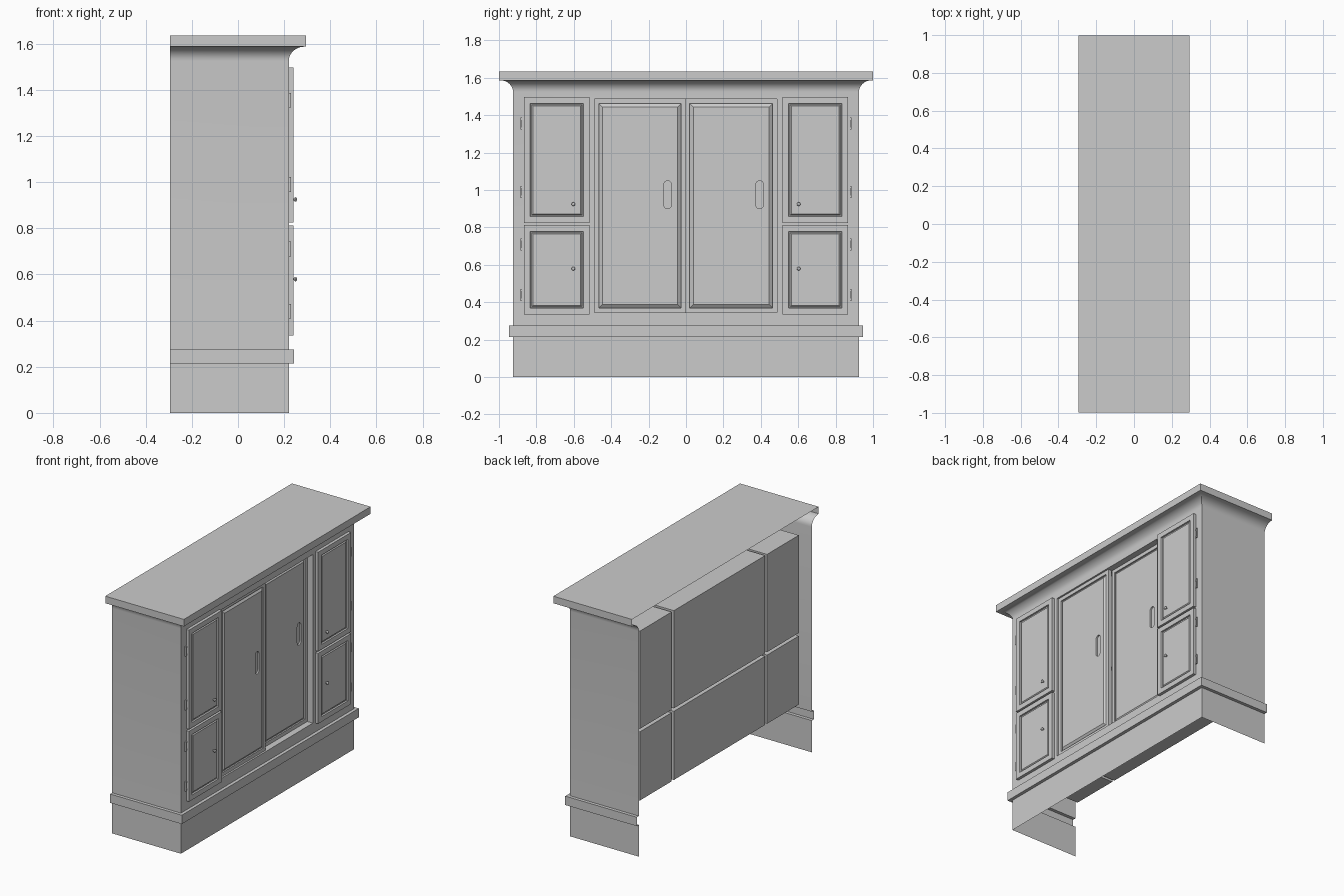
import bpy, bmesh, math
from mathutils import Matrix

if "Cube" in bpy.data.objects:
    bpy.data.objects.remove(bpy.data.objects["Cube"])

grey = bpy.data.materials.new("plain_grey")
grey.diffuse_color = (0.6, 0.6, 0.6, 1)
grey.use_nodes = True
grey.node_tree.nodes["Principled BSDF"].inputs["Base Color"].default_value = grey.diffuse_color


def finish(name, bm, smooth=False):
    me = bpy.data.meshes.new(name)
    bm.to_mesh(me)
    bm.free()
    me.materials.append(grey)
    ob = bpy.data.objects.new(name, me)
    bpy.context.scene.collection.objects.link(ob)
    if smooth:
        bpy.ops.object.select_all(action='DESELECT')
        ob.select_set(True)
        bpy.context.view_layer.objects.active = ob
        bpy.ops.object.shade_smooth_by_angle(angle=math.radians(30))
    return ob


def add_box(bm, x0, x1, y0, y1, z0, z1):
    m = (Matrix.Translation(((x0 + x1) / 2, (y0 + y1) / 2, (z0 + z1) / 2))
         @ Matrix.Diagonal((x1 - x0, y1 - y0, z1 - z0, 1)))
    bmesh.ops.create_cube(bm, size=1, matrix=m)


def panel(name, y0, y1, z0, z1, steps):
    """Closed slab facing +x, lofted through concentric rectangles (inset, x)."""
    bm = bmesh.new()
    rings = [[bm.verts.new((x, y, z)) for y, z in
              ((y0 + i, z0 + i), (y1 - i, z0 + i), (y1 - i, z1 - i), (y0 + i, z1 - i))]
             for i, x in steps]
    bm.faces.new(rings[0][::-1])
    for r, s in zip(rings, rings[1:]):
        for a in range(4):
            b = (a + 1) % 4
            bm.faces.new((r[a], r[b], s[b], s[a]))
    bm.faces.new(rings[-1])
    return finish(name, bm)


BACK, FRONT, SIDE = -0.295, 0.22, 0.925
OY0, OY1, OZ0, OZ1 = -0.49, 0.487, 0.345, 1.487   # centre opening

# Carcass: plinth, base moulding, walls, cornice and top in one open-backed sweep
profile = [(0, 0), (0, 0.215), (0.022, 0.215), (0.022, 0.275), (0, 0.275)]
profile += [(0.068 * (1 - math.cos(t)), 1.525 + 0.062 * math.sin(t))
            for t in (k * math.pi / 16 for k in range(9))]
profile += [(0.074, 1.587), (0.074, 1.635)]
bm = bmesh.new()
path = [[bm.verts.new(p) for p in ((BACK, -SIDE - o, z), (FRONT + o, -SIDE - o, z),
                                   (FRONT + o, SIDE + o, z), (BACK, SIDE + o, z))]
        for o, z in profile]
for i in range(len(path) - 1):
    for k in range(3):
        if (i, k) != (4, 1):
            bm.faces.new((path[i][k], path[i][k + 1], path[i + 1][k + 1], path[i + 1][k]))
bm.faces.new(path[-1])
# Front face around the centre opening, and its reveals
outer = [path[4][1], path[4][2], path[5][2], path[5][1]]
corners = ((OY0, OZ0), (OY1, OZ0), (OY1, OZ1), (OY0, OZ1))
rim = [bm.verts.new((FRONT, y, z)) for y, z in corners]
deep = [bm.verts.new((0.12, y, z)) for y, z in corners]
for a in range(4):
    b = (a + 1) % 4
    bm.faces.new((outer[a], outer[b], rim[b], rim[a]))
    bm.faces.new((rim[a], rim[b], deep[b], deep[a]))
finish("carcass", bm, True)

# Storage compartments seen from the open back
bm = bmesh.new()
for z0, z1 in ((0.34, 0.805), (0.825, 1.487)):
    add_box(bm, -0.25, 0.21, -0.85, -0.51, z0, z1)
    add_box(bm, -0.25, 0.21, 0.51, 0.85, z0, z1)
    add_box(bm, -0.25, 0.14, OY0, OY1, z0, z1)
finish("compartments", bm)

# Hinged side doors, knobs and hinges, mirrored on both sides
for s, side in ((-1, "left"), (1, "right")):
    for z0, z1, knob_z, hinge_z, level in (
            (0.335, 0.812, 0.58, (0.44, 0.71), "lower"),
            (0.825, 1.497, 0.925, (0.99, 1.355), "upper")):
        ya, yb = sorted((s * 0.515, s * 0.867))
        panel(f"{side}_{level}_door", ya, yb, z0, z1,
              [(0, 0.22), (0, 0.24), (0.034, 0.24), (0.036, 0.230),
               (0.042, 0.230), (0.048, 0.236)])
        bm = bmesh.new()
        turn = Matrix.Rotation(math.pi / 2, 4, 'Y')
        bmesh.ops.create_cone(bm, cap_ends=True, segments=12, radius1=0.005, radius2=0.005,
                              depth=0.016, matrix=Matrix.Translation((0.242, s * 0.602, knob_z)) @ turn)
        bmesh.ops.create_uvsphere(bm, u_segments=14, v_segments=8, radius=0.01,
                                  matrix=Matrix.Translation((0.249, s * 0.602, knob_z))
                                  @ Matrix.Diagonal((0.7, 1, 1, 1)))
        finish(f"{side}_{level}_knob", bm, True)
        bm = bmesh.new()
        for hz in hinge_z:
            ya, yb = sorted((s * 0.877, s * 0.885))
            add_box(bm, 0.218, 0.229, ya, yb, hz - 0.032, hz + 0.032)
            ya, yb = sorted((s * 0.866, s * 0.879))
            for dz in (-0.026, 0.026):
                add_box(bm, 0.218, 0.225, ya, yb, hz + dz - 0.006, hz + dz + 0.006)
        finish(f"{side}_{level}_hinges", bm)

# Sliding centre doors with raised fields and recessed rounded pulls
for name, y0, y1, x, hy in (("front_sliding_door", OY0, -0.002, 0.208, -0.098),
                            ("rear_sliding_door", -0.005, OY1, 0.178, 0.394)):
    door = panel(name, y0, y1, OZ0, OZ1,
                 [(0, x - 0.026), (0, x), (0.025, x), (0.025, x - 0.010), (0.044, x + 0.004)])
    bm = bmesh.new()
    outline = []
    for k in range(18):
        t = math.pi * (k if k < 9 else k - 1) / 8
        t = math.pi * k / 8 if k < 9 else math.pi * (k - 1) / 8
        outline.append((hy + 0.02 * math.cos(t), (1.03 if k < 9 else 0.92) + 0.02 * math.sin(t)))
    base = bm.faces.new([bm.verts.new((x - 0.006, y, z)) for y, z in outline])
    top = bmesh.ops.extrude_face_region(bm, geom=[base])
    bmesh.ops.translate(bm, vec=(0.03, 0, 0),
                        verts=[v for v in top['geom'] if isinstance(v, bmesh.types.BMVert)])
    bmesh.ops.recalc_face_normals(bm, faces=bm.faces)
    cutter = finish(name + "_pull_cutter", bm)
    cutter.hide_render = True
    cutter.hide_viewport = True
    cut = door.modifiers.new("pull", 'BOOLEAN')
    cut.operation = 'DIFFERENCE'
    cut.solver = 'EXACT'
    cut.object = cutter
